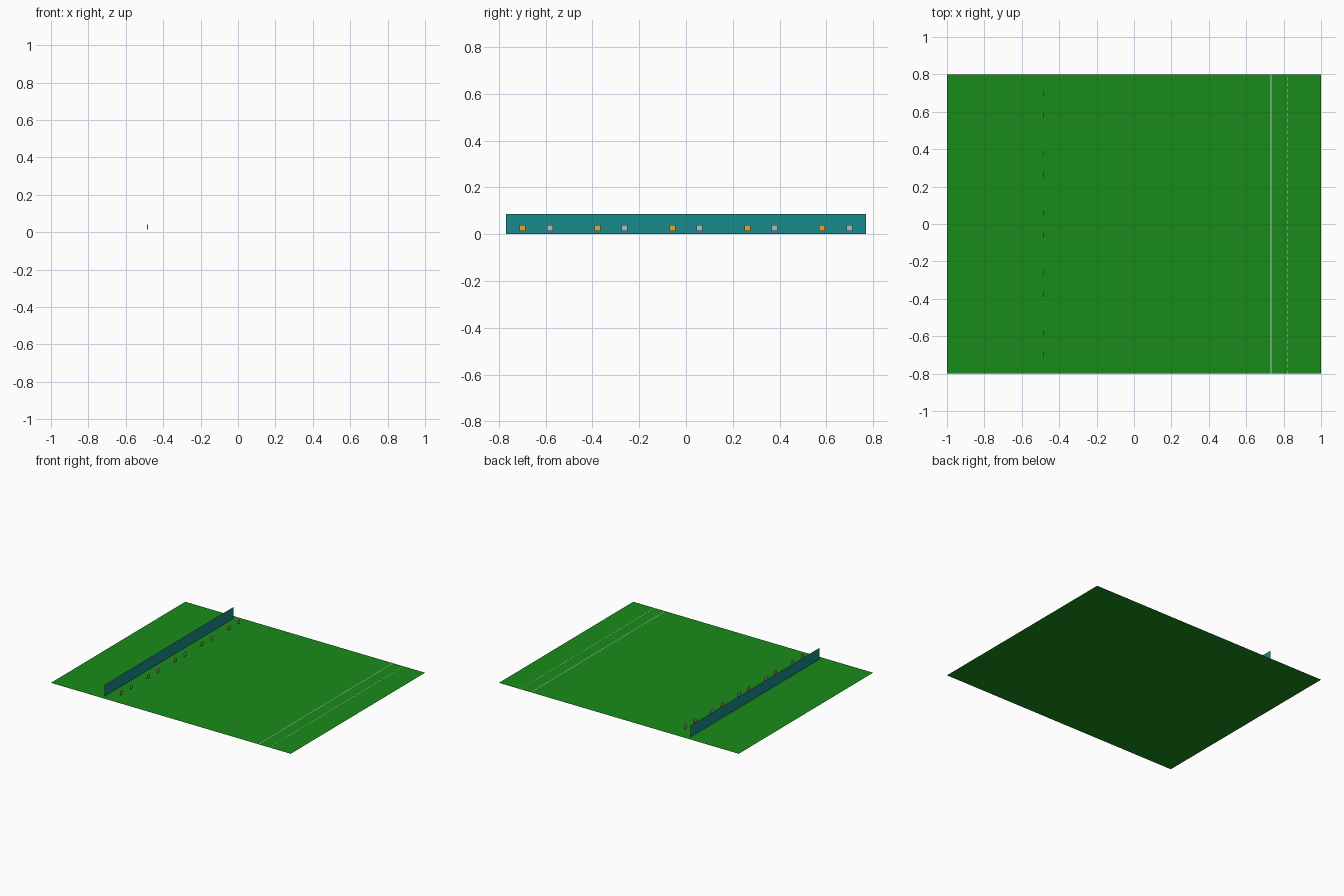
import bpy
import bmesh
from mathutils import Vector

if "Cube" in bpy.data.objects:
    bpy.data.objects.remove(bpy.data.objects["Cube"])


def material(name, color):
    m = bpy.data.materials.new(name)
    m.diffuse_color = (*color, 1)
    m.use_nodes = True
    m.node_tree.nodes["Principled BSDF"].inputs["Base Color"].default_value = m.diffuse_color
    return m


def make(name, bm, mat):
    me = bpy.data.meshes.new(name)
    bm.to_mesh(me)
    bm.free()
    ob = bpy.data.objects.new(name, me)
    bpy.context.collection.objects.link(ob)
    me.materials.append(mat)
    return ob


def quad(bm, origin, u, v):
    o, u, v = Vector(origin), Vector(u), Vector(v)
    bm.faces.new([bm.verts.new(p) for p in (o, o + u, o + u + v, o + v)])


def box(bm, center, size):
    verts = bmesh.ops.create_cube(bm, size=1)["verts"]
    bmesh.ops.scale(bm, vec=size, verts=verts)
    bmesh.ops.translate(bm, vec=center, verts=verts)


green = material("grass_green", (0.01, 0.26, 0.01))
teal = material("teal", (0.01, 0.26, 0.26))
orange = material("orange", (0.8, 0.38, 0.03))
grey = material("light_grey", (0.48, 0.48, 0.48))
white = material("line_white", (0.75, 0.75, 0.75))

# Ground sheet
bm = bmesh.new()
quad(bm, (-1, -0.8, 0), (2, 0, 0), (0, 1.6, 0))
make("field", bm, green)

# Upright board, a single thin sheet facing +x
bm = bmesh.new()
quad(bm, (-0.575, -0.77, 0), (0, 1.54, 0), (0, 0, 0.086))
make("board", bm, teal)

# Solid line across the field
bm = bmesh.new()
quad(bm, (0.73, -0.8, 0.001), (0.004, 0, 0), (0, 1.6, 0))
make("solid_line", bm, white)

# Dashed line across the field
bm = bmesh.new()
for i in range(50):
    quad(bm, (0.82, -0.8 + i * 0.032, 0.001), (0.004, 0, 0), (0, 0.018, 0))
make("dashed_line", bm, white)

# Five pairs of small floating markers in front of the board
for i in range(5):
    y = -0.64 + i * 0.32
    for side, mat, label in ((-1, orange, "orange"), (1, grey, "grey")):
        bm = bmesh.new()
        box(bm, (-0.483, y + side * 0.058, 0.027), (0.006, 0.026, 0.026))
        make(f"{label}_marker_{i + 1}", bm, mat)
